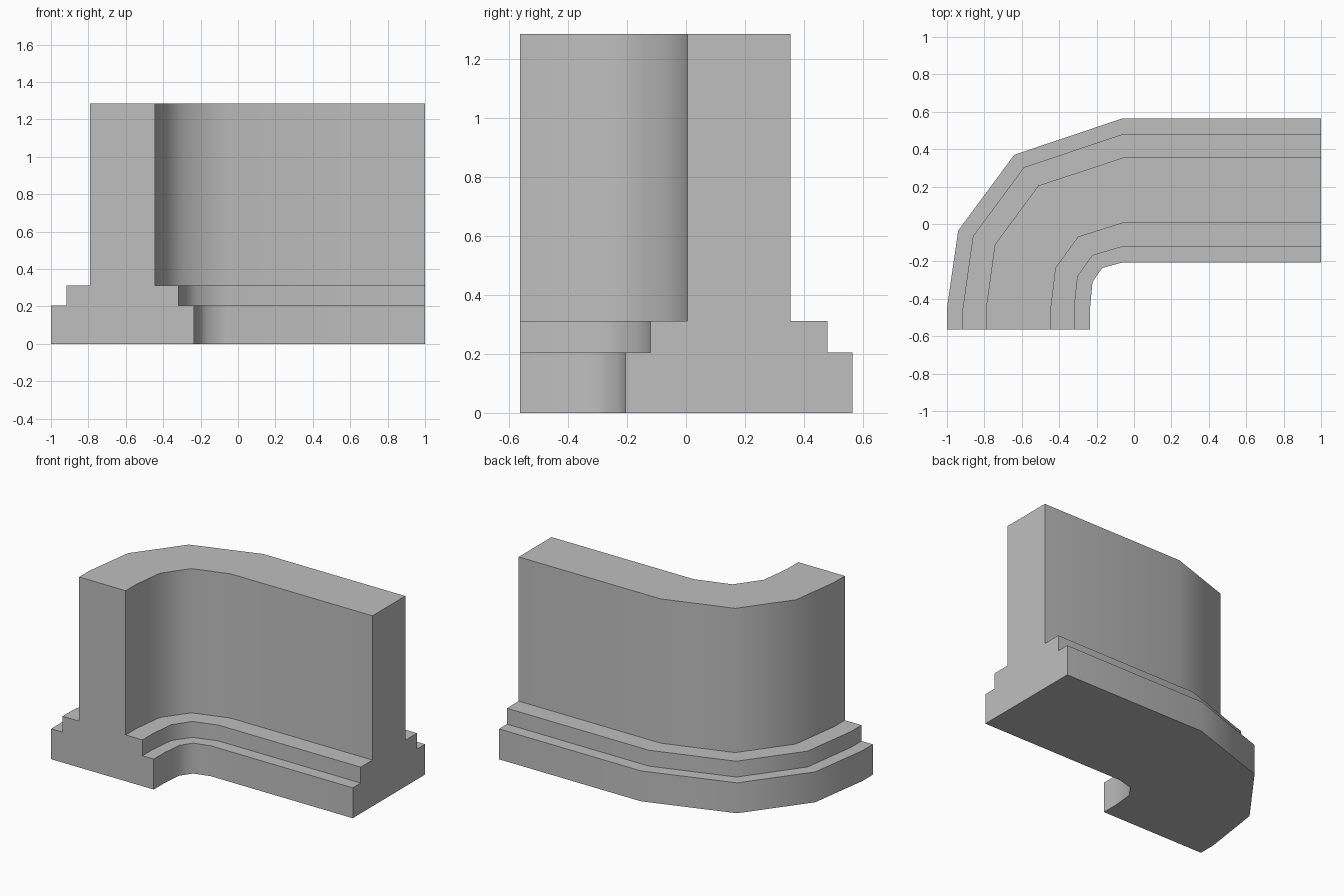
import bpy
import bmesh
import math
from mathutils import Vector

cube = bpy.data.objects.get("Cube")
if cube:
    bpy.data.objects.remove(cube, do_unlink=True)

# Plain grey stone
stone = bpy.data.materials.new("grey_stone")
stone.use_nodes = True
colour = (0.52, 0.52, 0.52, 1)
stone.diffuse_color = colour
stone.node_tree.nodes["Principled BSDF"].inputs["Base Color"].default_value = colour

# Plan of the bend: inner and outer foot of the wall at each station
stations = [
    ((1, -0.205), (1, 0.565)),
    ((-0.06, -0.205), (-0.06, 0.565)),
    ((-0.17, -0.235), (-0.64, 0.37)),
    ((-0.222, -0.31), (-0.94, -0.035)),
    ((-0.235, -0.45), (-1, -0.45)),
    ((-0.235, -0.563), (-1, -0.563)),
]

# Stepped half section: (fraction across the width, height), mirrored to the outer side
half = [(0, 0), (0, 0.205), (0.11, 0.205), (0.11, 0.312), (0.273, 0.312), (0.273, 1.285)]
section = half + [(1 - t, z) for t, z in reversed(half)]

# Sweep the section through the stations
bm = bmesh.new()
rings = []
for inner, outer in stations:
    a, b = Vector(inner), Vector(outer)
    rings.append([bm.verts.new((*a.lerp(b, t), z)) for t, z in section])
count = len(section)
for r, s in zip(rings, rings[1:]):
    for i in range(count):
        j = (i + 1) % count
        bm.faces.new((r[i], r[j], s[j], s[i]))
bm.faces.new(rings[0])
bm.faces.new(rings[-1])
bmesh.ops.recalc_face_normals(bm, faces=bm.faces)

mesh = bpy.data.meshes.new("curved_wall")
bm.to_mesh(mesh)
bm.free()
mesh.materials.append(stone)
wall = bpy.data.objects.new("curved_wall", mesh)
bpy.context.collection.objects.link(wall)

# Smooth round the bend, sharp at the steps
bpy.ops.object.select_all(action="DESELECT")
wall.select_set(True)
bpy.context.view_layer.objects.active = wall
bpy.ops.object.shade_smooth_by_angle(angle=math.radians(50))
